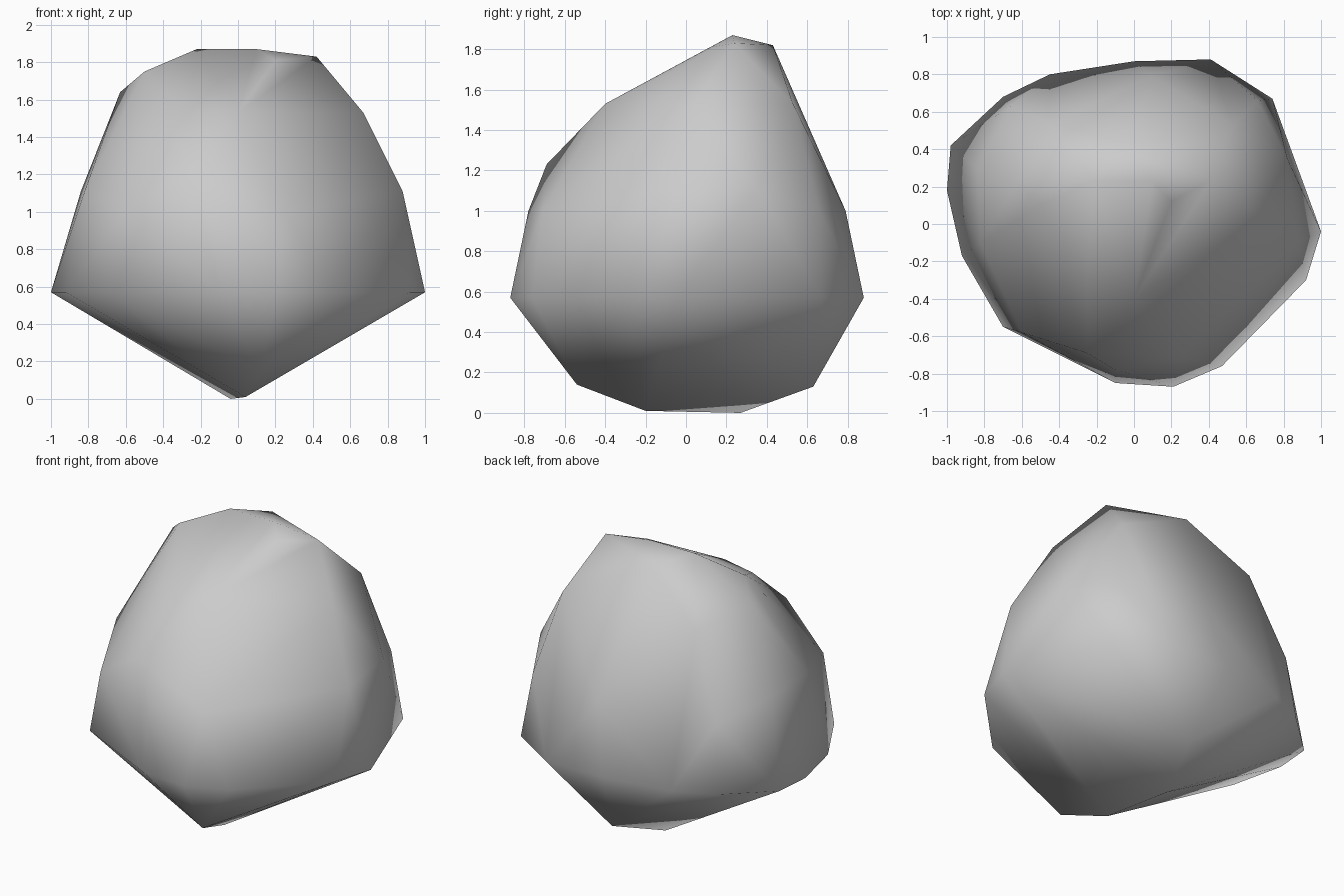
import bpy
import bmesh
from mathutils import Vector

# Remove only the default object
default_cube = bpy.data.objects.get("Cube")
if default_cube:
    bpy.data.objects.remove(default_cube, do_unlink=True)


def make_material(name, color):
    material = bpy.data.materials.new(name)
    material.use_nodes = True
    material.diffuse_color = color
    shader = material.node_tree.nodes["Principled BSDF"]
    shader.inputs["Base Color"].default_value = color
    return material


def level(height, outline):
    """Lift a flat outline to a height."""
    return [Vector((x, y, height)) for x, y in outline]


def build_hull(name, points, material):
    """Wrap corner points in a closed, smooth shaded skin."""
    mesh = bpy.data.meshes.new(name)
    shell = bmesh.new()
    for point in points:
        shell.verts.new(point)
    bmesh.ops.convex_hull(shell, input=shell.verts)
    loose = [vert for vert in shell.verts if not vert.link_faces]
    bmesh.ops.delete(shell, geom=loose, context="VERTS")
    bmesh.ops.recalc_face_normals(shell, faces=shell.faces)
    for face in shell.faces:
        face.smooth = True
    shell.to_mesh(mesh)
    shell.free()
    mesh.materials.append(material)
    stone = bpy.data.objects.new(name, mesh)
    bpy.context.scene.collection.objects.link(stone)
    return stone


# Narrow keel running front to back along the underside
keel = [Vector(p) for p in (
    (.12, -.54, .14), (.04, -.2, .01), (-.04, .27, 0), (.1, .63, .13))]

# Widest outline
waist = level(.57, [
    (-1, .18), (-.98, .42), (-.7, .68), (-.45, .8), (0, .87), (.41, .88),
    (.74, .67), (1, -.04), (.92, -.3), (.47, -.76), (.21, -.87),
    (-.1, -.85), (-.7, -.55), (-.8, -.36), (-.92, -.17)])

# Leaning sides
sides = level(1, [
    (.1, .79), (.66, .66), (-.1, -.78), (-.6, -.58), (-.66, .63), (.25, -.71)])
shoulders = level(1.11, [(.88, -.1), (-.84, .3), (-.82, -.1), (.82, .35)])
brow = level(1.23, [(-.25, -.69)])

# Narrowing upper part and ridge
upper = level(1.53, [
    (.53, .53), (.67, .04), (0, -.4), (-.45, .54), (-.25, -.34)])
neck = level(1.64, [(-.63, .22)])
ridge = [Vector(p) for p in (
    (-.5, .1, 1.75), (-.22, .23, 1.87), (.1, .23, 1.87),
    (.42, .24, 1.83), (-.05, .43, 1.82), (.2, .12, 1.81))]

gray = make_material("stone gray", (.6, .6, .6, 1))
build_hull("boulder", keel + waist + sides + shoulders + brow
           + upper + neck + ridge, gray)
